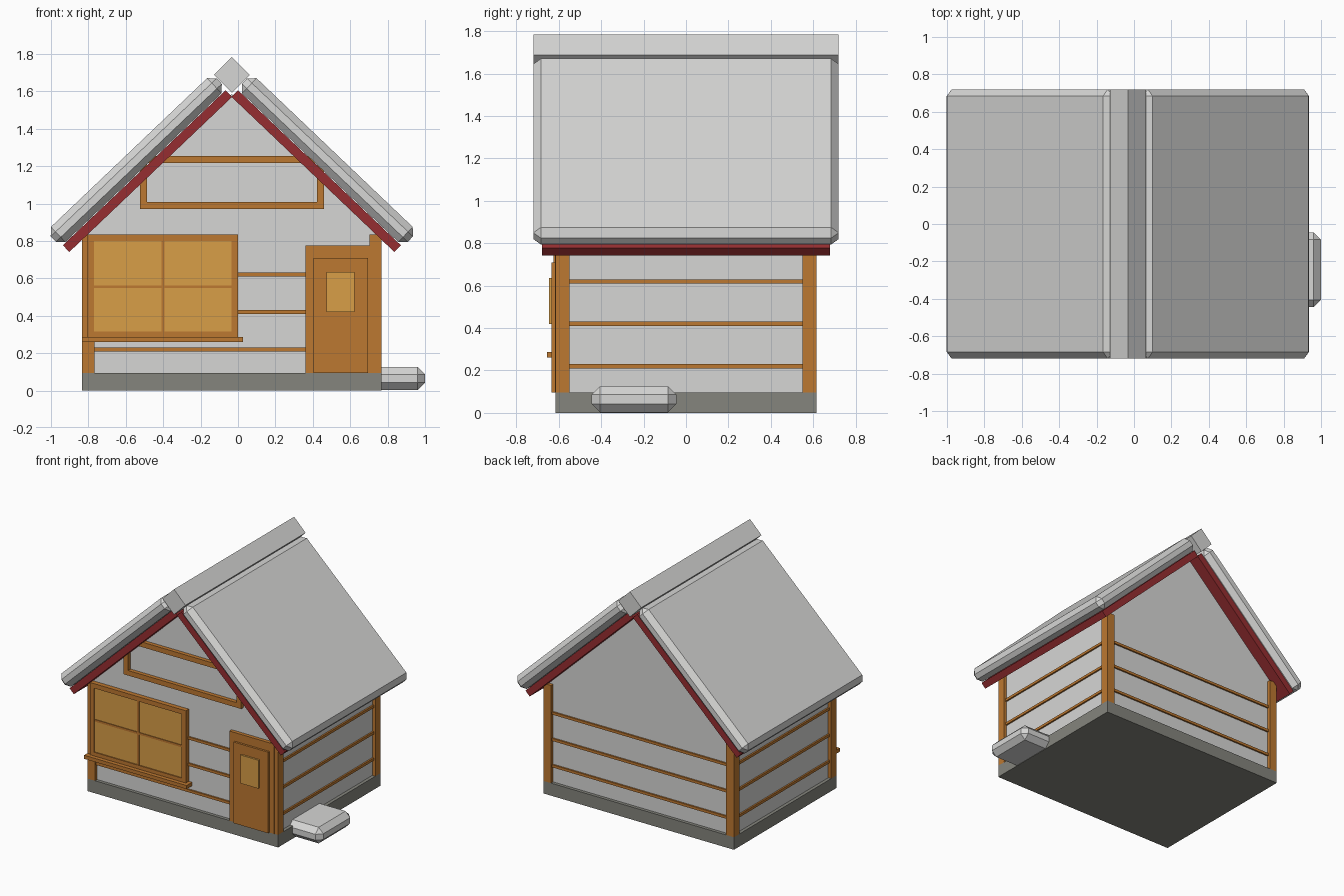
import bpy
import bmesh
from math import radians, sin, cos
from mathutils import Matrix, Vector

cube = bpy.data.objects.get("Cube")
if cube:
    bpy.data.objects.remove(cube, do_unlink=True)

CX = -0.033                 # centre line of the house
HX, HY = 0.8, 0.615         # half width and half depth of the base
BASE = 0.095
POST = 0.065
INSET = 0.025               # walls sit back from the posts
PITCH = radians(43.6)


def material(name, srgb):
    def lin(c):
        return c / 12.92 if c < 0.04045 else ((c + 0.055) / 1.055) ** 2.4
    m = bpy.data.materials.new(name)
    m.use_nodes = True
    col = [lin(c) for c in srgb] + [1]
    m.diffuse_color = col
    m.node_tree.nodes["Principled BSDF"].inputs["Base Color"].default_value = col
    return m


snow = material("off_white", (0.84, 0.84, 0.835))
stone = material("stone_grey", (0.52, 0.52, 0.49))
wood = material("brown_wood", (0.74, 0.47, 0.19))
glow = material("amber_glass", (0.85, 0.62, 0.28))
red = material("dark_red", (0.59, 0.18, 0.19))


def add(name, bm, mat):
    bmesh.ops.recalc_face_normals(bm, faces=bm.faces)
    me = bpy.data.meshes.new(name)
    bm.to_mesh(me)
    bm.free()
    me.materials.append(mat)
    ob = bpy.data.objects.new(name, me)
    bpy.context.collection.objects.link(ob)
    return ob


def block(name, mat, centre, size, bevel=0, tilt=0):
    """Box with optional chamfer, tilted about the y axis."""
    bm = bmesh.new()
    bmesh.ops.create_cube(bm, size=1)
    bmesh.ops.scale(bm, vec=size, verts=bm.verts)
    if bevel:
        bmesh.ops.bevel(bm, geom=bm.edges[:], offset=bevel, segments=1,
                        affect='EDGES', profile=0.5)
    bmesh.ops.transform(bm, verts=bm.verts, matrix=Matrix.Translation(centre)
                        @ Matrix.Rotation(tilt, 4, 'Y'))
    return add(name, bm, mat)


def span(name, mat, x, y, z, bevel=0):
    """Box given by its limits on each axis."""
    lim = (x, y, z)
    return block(name, mat, Vector([(a + b) / 2 for a, b in lim]),
                 Vector([b - a for a, b in lim]), bevel)


def frame(name, x, y, z, w, sill=True):
    """Rectangular trim made of four bars."""
    span(name + "_left", wood, (x[0], x[0] + w), y, z)
    span(name + "_right", wood, (x[1] - w, x[1]), y, z)
    inner = (x[0] + w, x[1] - w)
    span(name + "_top", wood, inner, y, (z[1] - w, z[1]))
    if sill:
        span(name + "_bottom", wood, inner, y, (z[0], z[0] + w))


# Foundation and gabled wall body
span("foundation", stone, (CX - HX, CX + HX), (-HY, HY), (0, BASE))
wx, wy, apex = HX - INSET, HY - INSET, 1.585
eave = apex - wx * sin(PITCH) / cos(PITCH)
bm = bmesh.new()
outline = [(-wx, BASE), (wx, BASE), (wx, eave), (0, apex), (-wx, eave)]
face = bm.faces.new([bm.verts.new((CX + x, -wy, z)) for x, z in outline])
ext = bmesh.ops.extrude_face_region(bm, geom=[face])
bmesh.ops.translate(bm, vec=(0, 2 * wy, 0),
                    verts=[v for v in ext["geom"] if isinstance(v, bmesh.types.BMVert)])
add("walls", bm, snow)

# Corner posts
for sx, side in ((-1, "right"), (1, "left")):
    for sy, end in ((-1, "front"), (1, "back")):
        block(f"{end}_{side}_post", wood,
              (CX + sx * (HX - POST / 2), sy * (HY - POST / 2), (BASE + 0.835) / 2),
              (POST, POST, 0.835 - BASE))

# Horizontal battens on all four walls
for i, z in enumerate((0.22, 0.42, 0.62)):
    zz = (z - 0.01, z + 0.01)
    bx, by = wx + 0.012, wy + 0.012
    for s, side in ((-1, "right"), (1, "left")):
        a, b = sorted((s * (wx - 0.02), s * bx))
        span(f"{side}_batten_{i}", wood, (CX + a, CX + b), (POST - HY, HY - POST), zz)
    span(f"back_batten_{i}", wood, (CX - HX + POST, CX + HX - POST), (wy - 0.02, by), zz)
    start = CX - HX + POST if i == 0 else -0.02
    span(f"front_batten_{i}", wood, (start, 0.38), (-by, 0.02 - wy), zz)

# Roof boards and thick chamfered covering, mirrored about the ridge
for s, side in ((-1, "right"), (1, "left")):
    block(f"{side}_roof_board", red, (CX + s * 0.451, 0, 1.1735),
          (1.202, 1.36, 0.05), 0, s * PITCH)
    block(f"{side}_roof_cover", snow, (CX + s * 0.511, 0, 1.232),
          (1.225, 1.44, 0.112), 0.036, s * PITCH)
block("ridge_cap", snow, (CX, 0, 1.688), (0.136, 1.44, 0.136), 0, radians(45))

# Large front window
frame("window_frame", (-0.805, 0), (-0.625, -0.58), (0.28, 0.835), 0.035)
span("window_pane", glow, (-0.77, -0.035), (-0.617, -0.58), (0.315, 0.8))
span("window_upright", wood, (-0.41, -0.394), (-0.622, -0.6), (0.315, 0.8))
span("window_crossbar", wood, (-0.77, -0.035), (-0.622, -0.6), (0.547, 0.563))
span("window_sill", wood, (-0.833, 0.027), (-0.655, -0.58), (0.26, 0.287))

# Gable window trim, its upper corners run into the roof
frame("gable_frame", (-0.525, 0.46), (-0.62, -0.58), (0.97, 1.255), 0.038)

# Door
span("door_surround", wood, (0.36, 0.735), (-0.617, -0.58), (BASE, 0.775))
span("door_panel", wood, (0.405, 0.695), (-0.633, -0.6), (BASE, 0.71))
span("door_window", glow, (0.473, 0.623), (-0.647, -0.63), (0.42, 0.635))

# Chamfered step beside the house
span("side_step", snow, (0.6, 1.0), (-0.445, -0.045), (0.003, 0.125), 0.039)
